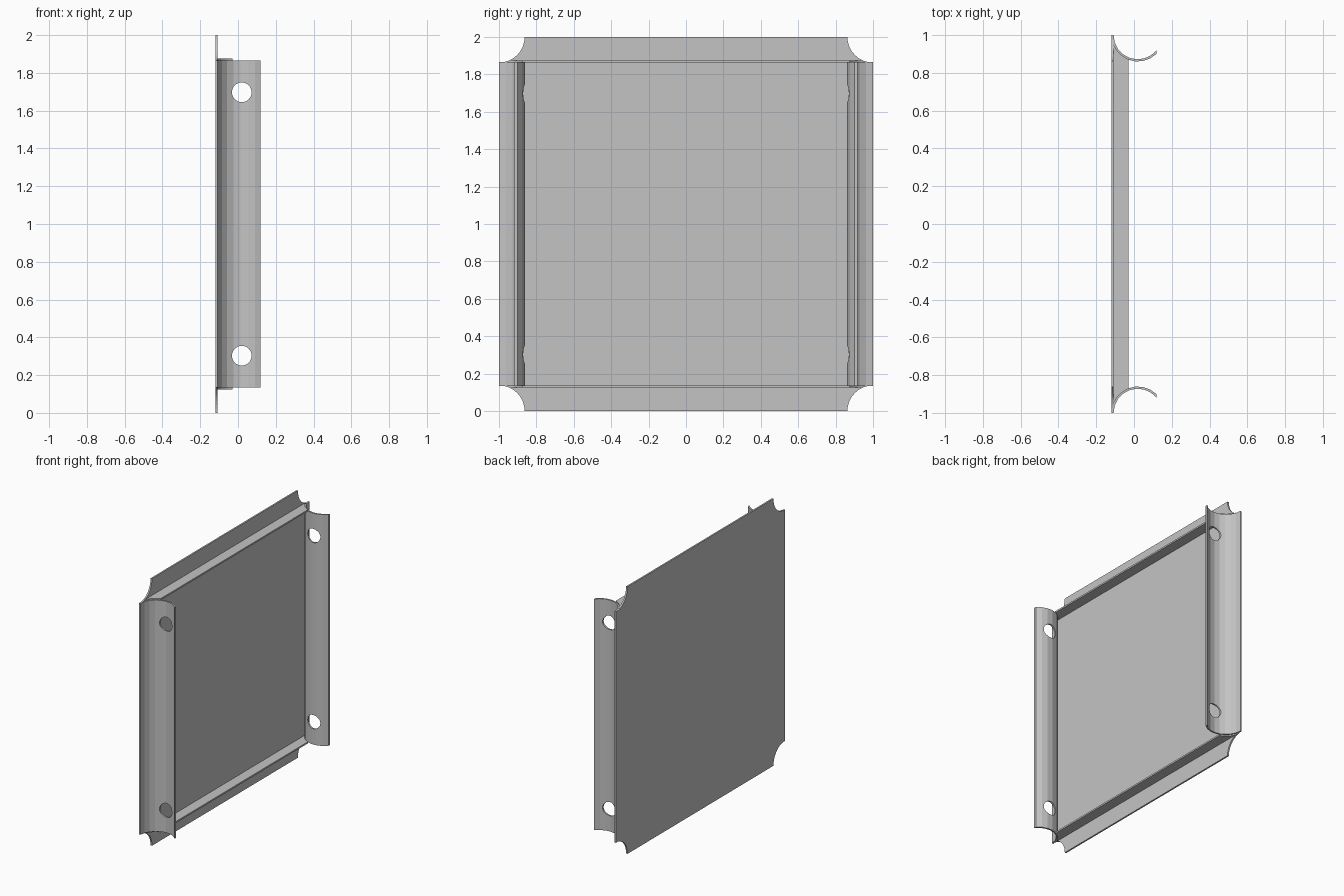
import bpy
import bmesh
from math import cos, sin, radians, sqrt, pi, asin
from mathutils import Vector

cube = bpy.data.objects.get("Cube")
if cube:
    bpy.data.objects.remove(cube, do_unlink=True)

grey = bpy.data.materials.new("light grey metal")
grey.use_nodes = True
COLOUR = (0.55, 0.55, 0.55, 1)
grey.diffuse_color = COLOUR
grey.node_tree.nodes["Principled BSDF"].inputs["Base Color"].default_value = COLOUR

BACK, SHEET = -0.12, 0.012          # rear face and sheet thickness
CX, R_OUT = 0.02, 0.14              # rolled edge: centre x and outer radius
R_IN = R_OUT - SHEET
LIP = 0.118                         # front limit of the rolled edge
LOW, HIGH = 0.134, 1.866            # ends of the rolled edges


def prism(name, outline, offset):
    """Closed solid made by sweeping a flat outline along an offset."""
    bm = bmesh.new()
    face = bm.faces.new([bm.verts.new(p) for p in outline])
    swept = bmesh.ops.extrude_face_region(bm, geom=[face])["geom"]
    bmesh.ops.translate(bm, vec=Vector(offset),
                        verts=[v for v in swept if isinstance(v, bmesh.types.BMVert)])
    bmesh.ops.recalc_face_normals(bm, faces=bm.faces)
    mesh = bpy.data.meshes.new(name)
    bm.to_mesh(mesh)
    bm.free()
    mesh.materials.append(grey)
    obj = bpy.data.objects.new(name, mesh)
    bpy.context.collection.objects.link(obj)
    return obj


def arc(cx, cy, r, start, end, steps):
    angles = [start + (end - start) * i / steps for i in range(steps + 1)]
    return [(cx + r * cos(a), cy + r * sin(a)) for a in angles]


# Back panel with a round notch in each corner
notches = [(1, 0, 180, 90), (1, 2, 270, 180), (-1, 2, 360, 270), (-1, 0, 90, 0)]
outline = []
for y, z, start, end in notches:
    outline += arc(y, z, 0.137, radians(start), radians(end), 10)
prism("back_panel", [(BACK, y, z) for y, z in outline], (SHEET, 0, 0))

# Hole cutters reaching through both rolled edges
cutters = []
for z in (0.303, 1.697):
    ring = arc(CX, z, 0.052, 0, 2 * pi * 31 / 32, 31)
    cutter = prism("hole_cutter", [(x, -1.2, h) for x, h in ring], (0, 2.4, 0))
    cutter.hide_render = True
    cutter.hide_set(True)
    cutters.append(cutter)

# Rolled side edges, cut flush at the front lip
reach = LIP - CX
outer = arc(CX, 1, R_OUT, pi, 1.5 * pi + asin(reach / R_OUT), 8)
inner = arc(CX, 1, R_IN, pi, 1.5 * pi + asin(reach / R_IN), 8)
section = outer + inner[::-1]
for side, name in ((1, "left_rolled_edge"), (-1, "right_rolled_edge")):
    edge = prism(name, [(x, side * y, LOW) for x, y in section], (0, 0, HIGH - LOW))
    for cutter in cutters:
        mod = edge.modifiers.new("hole", 'BOOLEAN')
        mod.operation, mod.solver, mod.object = 'DIFFERENCE', 'EXACT', cutter

# Bake the holes and drop the cutters
bpy.context.view_layer.update()
graph = bpy.context.evaluated_depsgraph_get()
for obj in [o for o in bpy.data.objects if o.name.endswith("rolled_edge")]:
    baked = bpy.data.meshes.new_from_object(obj.evaluated_get(graph))
    obj.modifiers.clear()
    obj.data = baked
for cutter in cutters:
    bpy.data.objects.remove(cutter, do_unlink=True)

# Top and bottom inner flanges, shaped to meet the rolled edges
side_curve = []
for i in range(5):
    x = -0.109 + 0.079 * i / 4
    side_curve.append((x, 1.004 - sqrt(R_OUT ** 2 - (x - CX) ** 2)))
shape = side_curve + [(x, -y) for x, y in side_curve[::-1]]
for name, z in (("top_flange", 1.863), ("bottom_flange", 0.125)):
    prism(name, [(x, y, z) for x, y in shape], (0, 0, SHEET))
